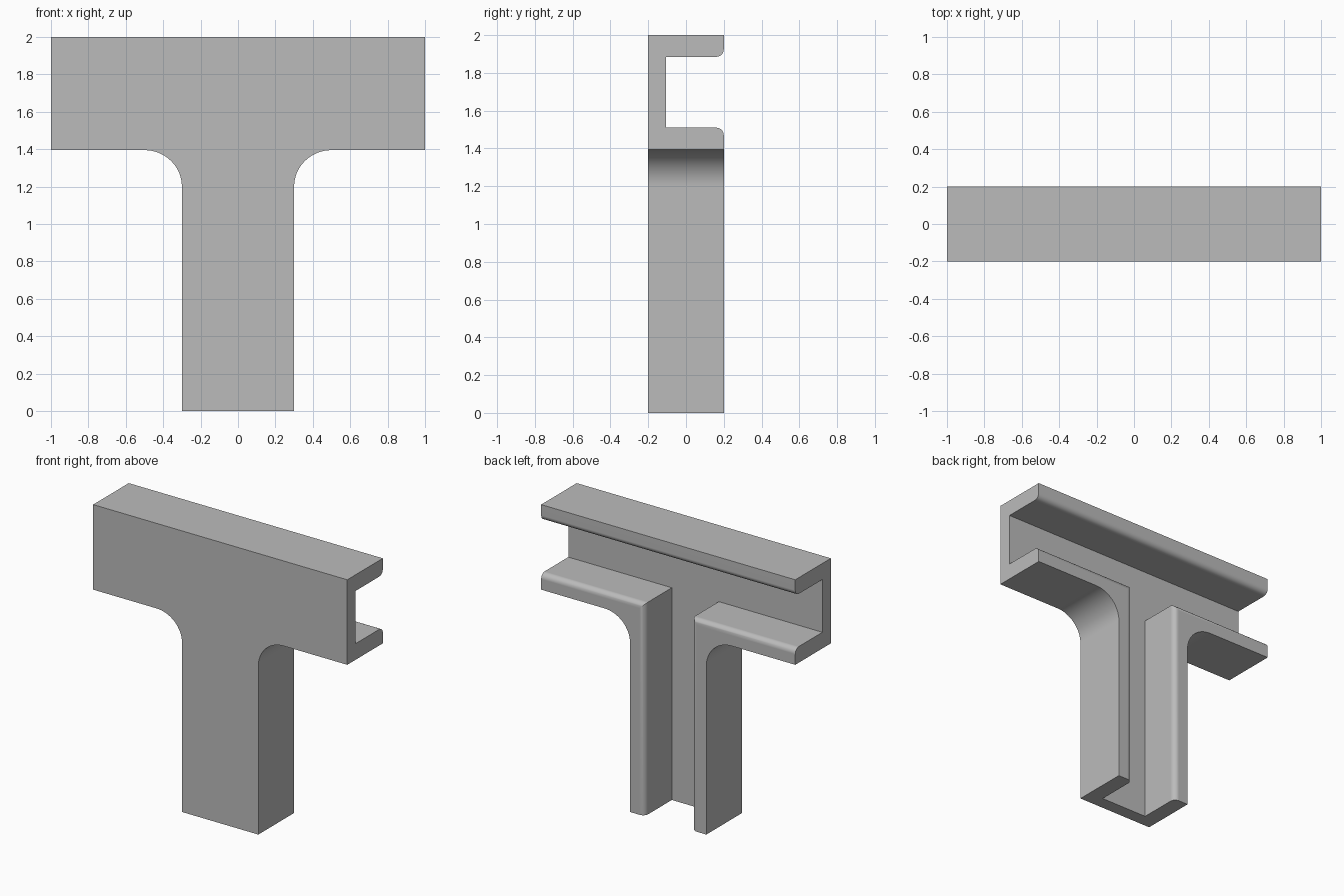
import bpy, bmesh
from math import sin, cos, pi

if "Cube" in bpy.data.objects:
    bpy.data.objects.remove(bpy.data.objects["Cube"])

grey = bpy.data.materials.new("plain grey")
grey.use_nodes = True
grey.diffuse_color = (0.5, 0.5, 0.5, 1)
grey.node_tree.nodes["Principled BSDF"].inputs["Base Color"].default_value = (0.5, 0.5, 0.5, 1)


def mirrored(half):
    """Close a half outline, listed from top to bottom at +x, across x = 0."""
    return half + [(-x, z) for x, z in reversed(half)]


def loft(name, layers):
    """Solid through matching (y, outline) layers, capped at both ends."""
    bm = bmesh.new()
    rings = [[bm.verts.new((x, y, z)) for x, z in outline] for y, outline in layers]
    n = len(rings[0])
    for a, b in zip(rings, rings[1:]):
        for i in range(n):
            j = (i + 1) % n
            bm.faces.new((a[i], a[j], b[j], b[i]))
    bm.faces.new(rings[0])
    bm.faces.new(rings[-1])
    bmesh.ops.recalc_face_normals(bm, faces=bm.faces[:])
    mesh = bpy.data.meshes.new(name)
    bm.to_mesh(mesh)
    bm.free()
    mesh.materials.append(grey)
    obj = bpy.data.objects.new(name, mesh)
    bpy.context.collection.objects.link(obj)
    return obj


# T-shaped body with filleted inside corners
FILLET, STEPS = 0.2, 16
arc = [(0.5 - FILLET * sin(t), 1.2 + FILLET * cos(t))
       for t in (i * pi / 2 / STEPS for i in range(STEPS + 1))]
body_outline = mirrored([(1, 2), (1, 1.395)] + [(x, z - 0.005 * (z - 1.2) / FILLET) for x, z in arc] + [(0.3, 0)])
body = loft("t_channel", [(-0.2, body_outline), (0.2, body_outline)])


# Groove cutter, flaring at its mouth to round the lips
def groove(flare):
    w, low, high = 0.185 + flare, 1.51 - flare, 1.885 + flare
    return mirrored([(1.1, high), (1.1, low), (w, low), (w, -0.1)])


LIP, LIP_STEPS = 0.04, 8
layers = [(-0.105, groove(0))]
for i in range(LIP_STEPS + 1):
    t = i * pi / 2 / LIP_STEPS
    layers.append((0.2 - LIP + LIP * sin(t), groove(LIP * (1 - cos(t)))))
layers.append((0.3, groove(LIP)))
cutter = loft("groove_cutter", layers)
cutter.hide_render = True

# Cut the groove, then drop the cutter
cut = body.modifiers.new("groove", 'BOOLEAN')
cut.operation = 'DIFFERENCE'
cut.solver = 'EXACT'
cut.object = cutter
bpy.ops.object.select_all(action='DESELECT')
body.select_set(True)
bpy.context.view_layer.objects.active = body
bpy.ops.object.modifier_apply(modifier=cut.name)
bpy.data.objects.remove(cutter)

# Smooth fillets and lips, crisp edges elsewhere
bpy.ops.object.shade_smooth_by_angle(angle=pi / 6)
weighted = body.modifiers.new("weighted normals", 'WEIGHTED_NORMAL')
weighted.keep_sharp = True
